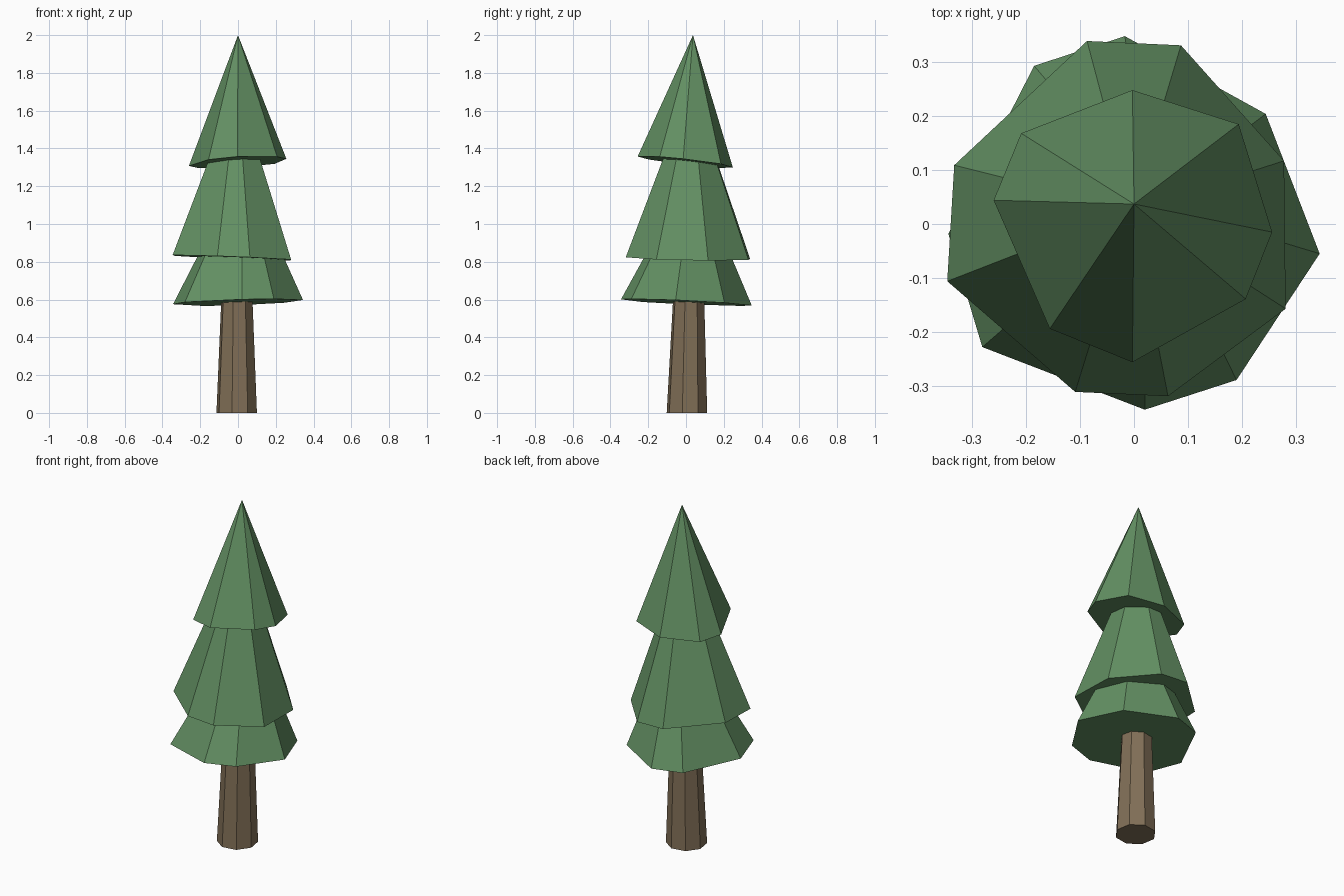
import bpy, math

if "Cube" in bpy.data.objects:
    bpy.data.objects.remove(bpy.data.objects["Cube"])


def material(name, rgb):
    m = bpy.data.materials.new(name)
    m.diffuse_color = (*rgb, 1)
    m.use_nodes = True
    m.node_tree.nodes["Principled BSDF"].inputs["Base Color"].default_value = m.diffuse_color
    return m


green = material("foliage_green", (0.125, 0.28, 0.125))
brown = material("bark_brown", (0.22, 0.16, 0.095))


def tapered(name, ring, plane, top, scale, mat):
    """Flat-faced tier: a ring on a tilted plane, tapering to a small ring or a tip at top."""
    z0, sx, sy = plane
    n = len(ring)
    cx, cy = sum(p[0] for p in ring) / n, sum(p[1] for p in ring) / n
    verts = [(x, y, z0 + sx * x + sy * y) for x, y in ring]
    faces = [list(range(n))[::-1]]
    tx, ty, tz = top
    if scale:
        verts += [(tx + scale * (x - cx), ty + scale * (y - cy),
                   tz + scale * (sx * x + sy * y)) for x, y in ring]
        faces += [(i, (i + 1) % n, n + (i + 1) % n, n + i) for i in range(n)]
        faces.append(list(range(n, 2 * n)))
    else:
        verts.append(top)
        faces += [(i, (i + 1) % n, n) for i in range(n)]
    me = bpy.data.meshes.new(name)
    me.from_pydata(verts, [], faces)
    me.materials.append(mat)
    ob = bpy.data.objects.new(name, me)
    bpy.context.collection.objects.link(ob)
    return ob


# Trunk: eight-sided, slightly leaning
trunk_ring = [(-0.007 + 0.11 * math.cos(math.radians(-13 + 45 * k)),
               0.005 + 0.11 * math.sin(math.radians(-13 + 45 * k))) for k in range(8)]
tapered("trunk", trunk_ring, (0, 0, 0), (-0.006, 0.014, 0.60), 0.77, brown)

# Lower branches
tapered("lower_branches",
        [(0.344, -0.055), (0.244, 0.204), (-0.017, 0.348), (-0.185, 0.293),
         (-0.344, -0.018), (-0.281, -0.228), (0.02, -0.344), (0.19, -0.289)],
        (0.585, 0.03, -0.045), (0.008, 0.008, 0.85), 0.63, green)

# Middle branches
tapered("middle_branches",
        [(0.278, 0.117), (0.087, 0.331), (-0.087, 0.339), (-0.333, 0.109),
         (-0.346, -0.106), (-0.109, -0.311), (0.063, -0.319), (0.281, -0.157)],
        (0.82, -0.04, -0.02), (-0.011, 0.016, 1.36), 0.41, green)

# Top branches: pointed tip
tapered("top_branches",
        [(0.256, -0.015), (0.194, 0.185), (-0.003, 0.248), (-0.209, 0.168),
         (-0.26, 0.044), (-0.156, -0.194), (-0.003, -0.256), (0.207, -0.139)],
        (1.328, 0.06, -0.115), (0, 0.037, 2.0), 0, green)
